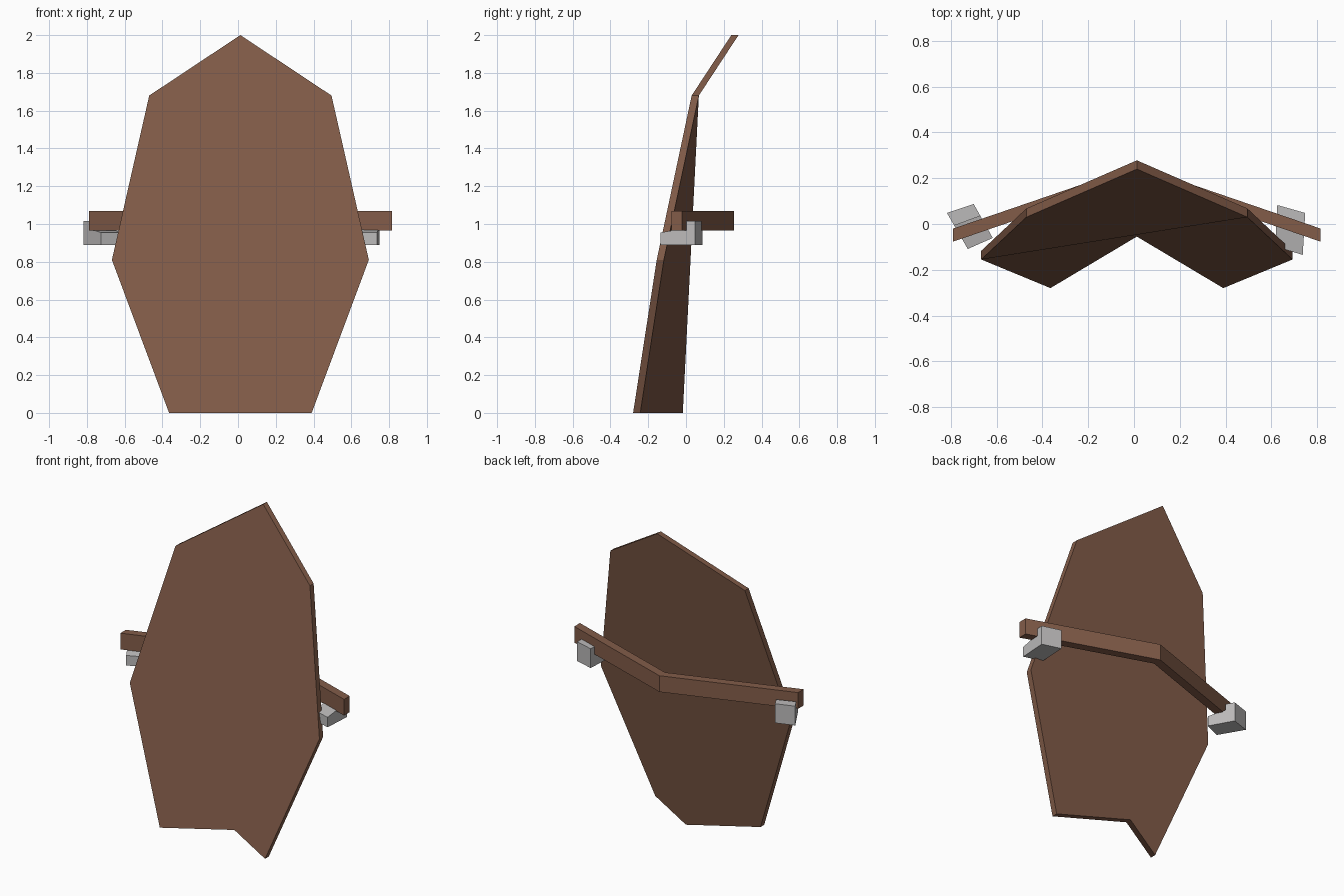
import bpy, bmesh
from mathutils import Vector, geometry

if "Cube" in bpy.data.objects:
    bpy.data.objects.remove(bpy.data.objects["Cube"])

CX = 0.0125  # mirror line of the shield


def material(name, rgb):
    m = bpy.data.materials.new(name)
    m.diffuse_color = (*rgb, 1)
    m.use_nodes = True
    m.node_tree.nodes["Principled BSDF"].inputs["Base Color"].default_value = m.diffuse_color
    return m


brown = material("brown leather", (0.225, 0.107, 0.066))
grey = material("light grey metal", (0.50, 0.49, 0.49))


def prism(name, loop_a, loop_b, mat, caps=None):
    """Closed solid between two matching outlines; caps lists the cap faces."""
    n = len(loop_a)
    caps = caps or [tuple(range(n))]
    bm = bmesh.new()
    a = [bm.verts.new(p) for p in loop_a]
    b = [bm.verts.new(p) for p in loop_b]
    for ring in (a, b):
        for c in caps:
            bm.faces.new([ring[i] for i in c])
    for i in range(n):
        j = (i + 1) % n
        bm.faces.new((a[i], a[j], b[j], b[i]))
    bmesh.ops.recalc_face_normals(bm, faces=bm.faces[:])
    me = bpy.data.meshes.new(name)
    bm.to_mesh(me)
    bm.free()
    me.materials.append(mat)
    ob = bpy.data.objects.new(name, me)
    bpy.context.collection.objects.link(ob)
    return ob


# Shield board: warped eight-sided panel with a notched lower edge
right = [(0.4825, 0.03, 1.68), (0.68, -0.155, 0.81), (0.3775, -0.28, 0)]
front = [Vector((CX, 0.24, 2.0))]
front += [Vector((CX + x, y, z)) for x, y, z in right]
front += [Vector((CX, -0.055, 0))]
front += [Vector((CX - x, y, z)) for x, y, z in reversed(right)]
back = [p + Vector((0, 0.038, 0)) for p in front]
facets = [(0, 1, 7), (7, 1, 6), (1, 4, 6), (6, 4, 5), (1, 3, 4), (1, 2, 3)]
board = prism("shield_board", front, back, brown, facets)

# Shade each broad side of the board as one flat face
n = geometry.normal(front)
if n.y > 0:
    n = -n
me = board.data
me.polygons.foreach_set("use_smooth", [True] * len(me.polygons))
normals = [None] * len(me.loops)
for p in me.polygons:
    k = len(facets)
    use = n if p.index < k else -n if p.index < 2 * k else p.normal.copy()
    for li in p.loop_indices:
        normals[li] = use
me.normals_split_custom_set([tuple(v) for v in normals])
me.update()

# Cross bar behind the board, bent in the middle
half = 0.8025
plan = [(CX - half, -0.02), (CX, 0.255), (CX + half, -0.02),
        (CX + half, -0.077), (CX, 0.198), (CX - half, -0.077)]
prism("cross_bar", [(x, y, 0.965) for x, y in plan],
      [(x, y, 1.07) for x, y in plan], brown,
      [(0, 1, 4, 5), (1, 2, 3, 4)])

# L-shaped brackets: side profile as (fraction from back to front, height)
profile = [(0, 0.89), (0, 1.015), (0.35, 1.015), (0.35, 0.975),
           (1, 0.955), (1, 0.89)]


def bracket(name, back_l, back_r, front_r, front_l):
    def side(p, q):
        return [(p[0] + (q[0] - p[0]) * t, p[1] + (q[1] - p[1]) * t, z)
                for t, z in profile]
    prism(name, side(back_l, front_l), side(back_r, front_r), grey,
          [(0, 1, 2, 3), (0, 3, 4, 5)])


bracket("left_bracket", (-0.817, 0.048), (-0.70, 0.087),
        (-0.617, -0.061), (-0.726, -0.109))
bracket("right_bracket", (0.626, 0.083), (0.748, 0.048),
        (0.737, -0.135), (0.617, -0.098))
